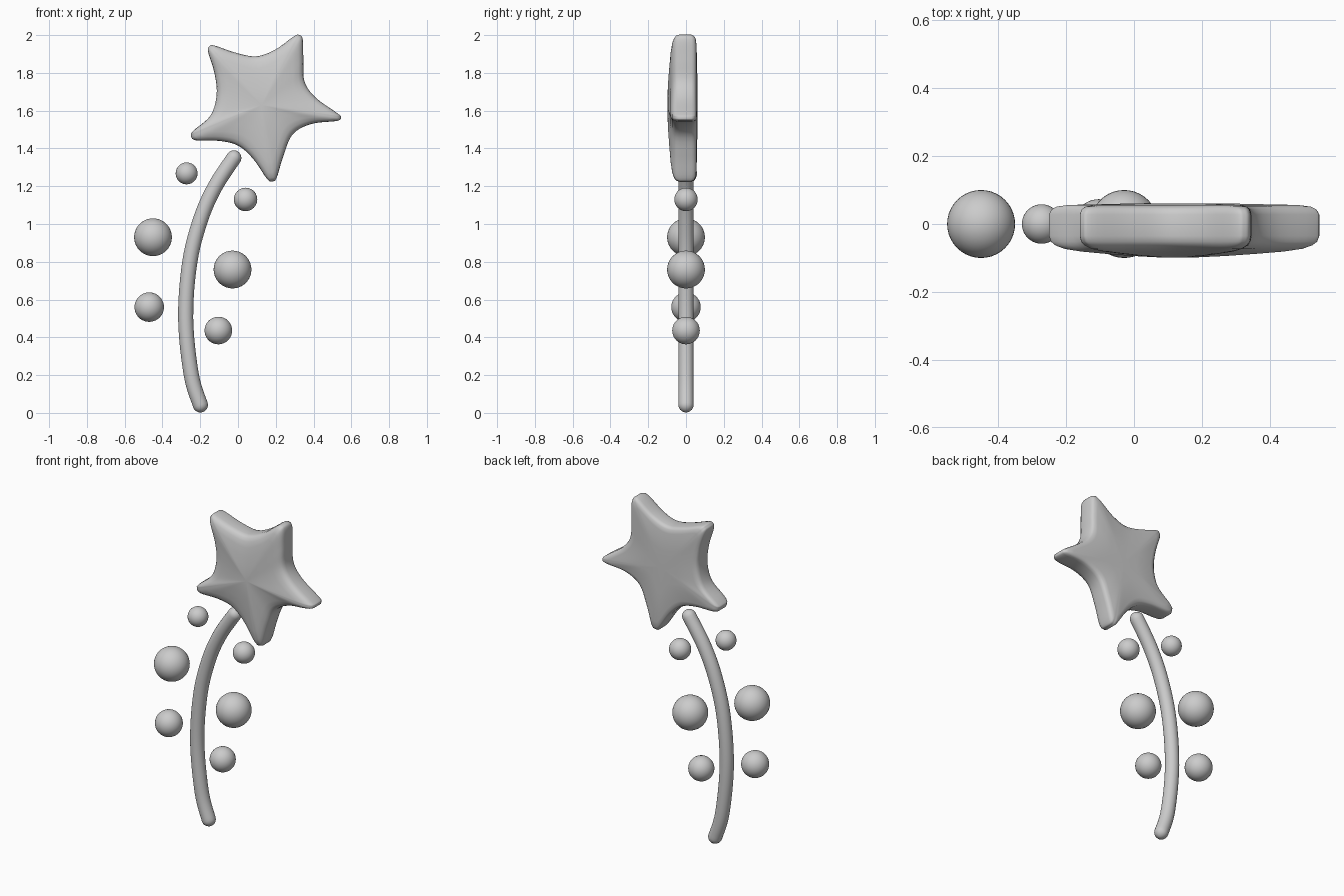
import bpy, bmesh, math
from mathutils import Vector

if "Cube" in bpy.data.objects:
    bpy.data.objects.remove(bpy.data.objects["Cube"])


def spline(pts, steps, closed):
    """Catmull-Rom interpolation through 2D points."""
    n, out = len(pts), []
    pick = (lambda i: Vector(pts[i % n])) if closed else (lambda i: Vector(pts[min(max(i, 0), n - 1)]))
    for i in range(n if closed else n - 1):
        a, b, c, d = (pick(i + k) for k in (-1, 0, 1, 2))
        for s in range(steps):
            t = s / steps
            out.append(0.5 * (2 * b + (c - a) * t + (2 * a - 5 * b + 4 * c - d) * t * t
                              + (3 * b - a - 3 * c + d) * t ** 3))
    if not closed:
        out.append(Vector(pts[-1]))
    return out


def skin(name, rings, first, last):
    """Bridge closed rings and close both ends with a fan to a pole."""
    bm = bmesh.new()
    vs = [[bm.verts.new(p) for p in r] for r in rings]
    n = len(vs[0])
    for a, b in zip(vs, vs[1:]):
        for i in range(n):
            j = (i + 1) % n
            bm.faces.new((a[i], a[j], b[j], b[i]))
    for ring, pole in ((vs[0], first), (vs[-1], last)):
        p = bm.verts.new(pole)
        for i in range(n):
            bm.faces.new((ring[i], ring[(i + 1) % n], p))
    bmesh.ops.recalc_face_normals(bm, faces=bm.faces)
    for f in bm.faces:
        f.smooth = True
    me = bpy.data.meshes.new(name)
    bm.to_mesh(me)
    bm.free()
    ob = bpy.data.objects.new(name, me)
    bpy.context.collection.objects.link(ob)
    return ob


# Star: rounded outline (x, z), flat back and puffed front
outline = [(.325, 2.0), (.343, 1.975), (.346, 1.87), (.352, 1.755), (.41, 1.67), (.525, 1.587),
           (.545, 1.565), (.525, 1.546), (.39, 1.53), (.29, 1.475), (.24, 1.36), (.205, 1.245),
           (.183, 1.226), (.155, 1.237), (.08, 1.345), (0, 1.415), (-.1, 1.44), (-.225, 1.443),
           (-.249, 1.47), (-.235, 1.495), (-.145, 1.575), (-.113, 1.685), (-.125, 1.8),
           (-.158, 1.91), (-.152, 1.94), (-.125, 1.945), (-.013, 1.907), (.098, 1.888),
           (.2, 1.925), (.295, 1.993)]
edge = spline(outline, 5, True)
c = Vector((.125, 1.63))
profile = [(.4, .06), (.85, .056), (.94, .051), (.98, .043), (1, .028), (1, -.035), (.985, -.052),
           (.95, -.063), (.88, -.073), (.75, -.081), (.55, -.088), (.35, -.094), (.15, -.098)]
rings = [[(c.x + (p.x - c.x) * s, y, c.y + (p.y - c.y) * s) for p in edge] for s, y in profile]
skin("star", rings, (c.x, .06, c.y), (c.x, -.099, c.y))

# Stem: curved round rod with domed ends
R, SIDES = .04, 24
path = spline([(-.199, .042), (-.247, .2), (-.277, .5), (-.255, .8), (-.196, 1.03),
               (-.12, 1.2), (-.022, 1.35)], 6, False)
tan = [(path[min(i + 1, len(path) - 1)] - path[max(i - 1, 0)]).normalized() for i in range(len(path))]
dome = [math.radians(a) for a in (75, 55, 35, 17)]
stations = [(path[0] - tan[0] * R * math.sin(a), tan[0], R * math.cos(a)) for a in dome]
stations += [(p, t, R) for p, t in zip(path, tan)]
stations += [(path[-1] + tan[-1] * R * math.sin(a), tan[-1], R * math.cos(a)) for a in reversed(dome)]
rings = []
for p, t, r in stations:
    angles = [2 * math.pi * k / SIDES for k in range(SIDES)]
    rings.append([(p.x + t.y * r * math.cos(a), r * math.sin(a), p.y - t.x * r * math.cos(a)) for a in angles])
lo, hi = path[0] - tan[0] * R, path[-1] + tan[-1] * R
skin("stem", rings, (lo.x, 0, lo.y), (hi.x, 0, hi.y))

# Floating beads: x, z, radius
beads = [(-.272, 1.268, .058), (.04, 1.13, .062), (-.45, .93, .1),
         (-.029, .759, .1), (-.47, .56, .078), (-.104, .436, .073)]
for i, (x, z, r) in enumerate(beads, 1):
    bpy.ops.mesh.primitive_uv_sphere_add(segments=40, ring_count=20, radius=r, location=(x, 0, z))
    bpy.context.object.name = f"bead_{i}"
    bpy.ops.object.shade_smooth()
